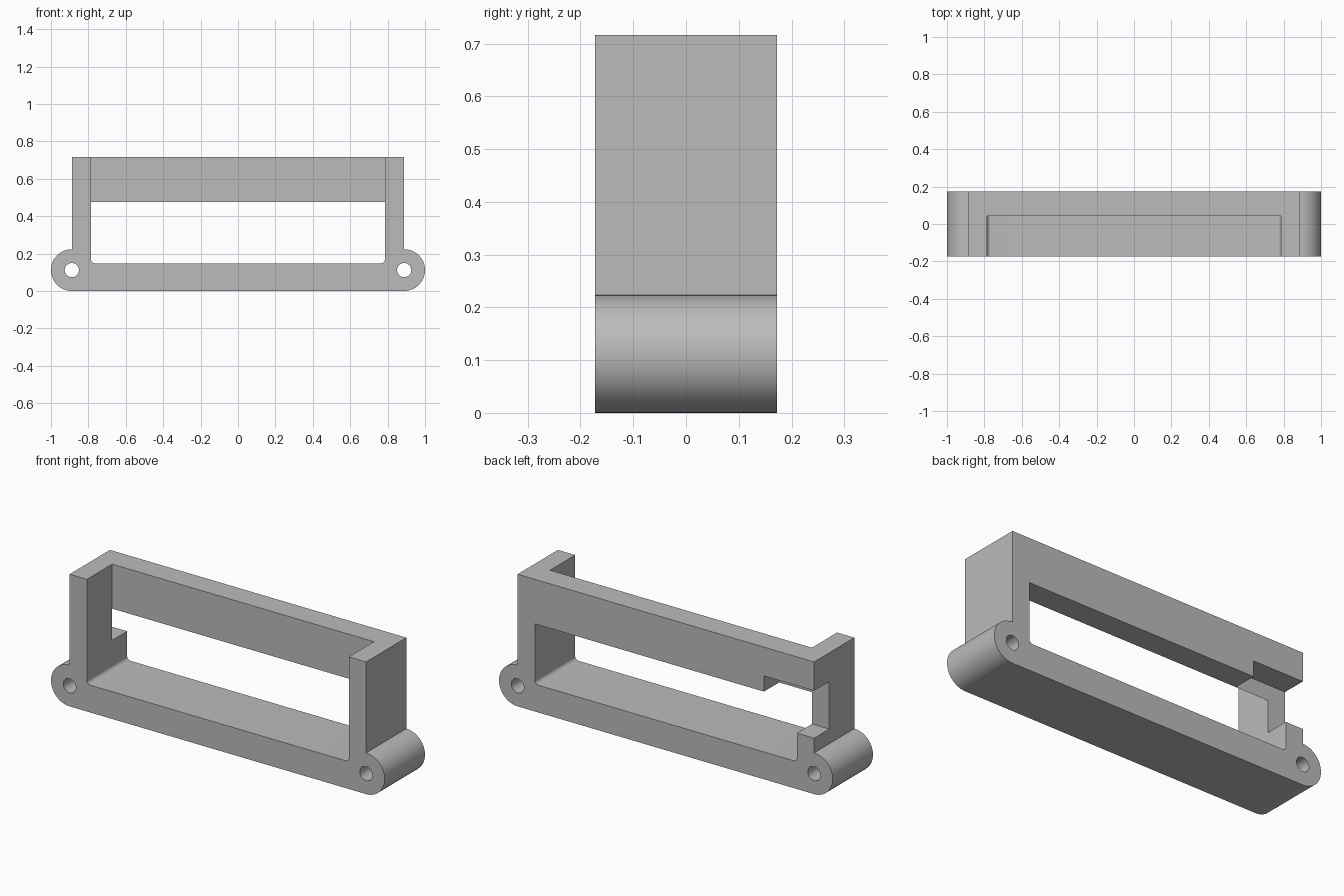
import bpy
import bmesh
from math import cos, sin, pi

cube = bpy.data.objects.get("Cube")
if cube:
    bpy.data.objects.remove(cube, do_unlink=True)

# Main dimensions
HALF_DEPTH = 0.1725
BOSS_R = 0.1115
BOSS_X = 1 - BOSS_R
INNER_X = 0.785
FLOOR_Z = 0.148
TOP_Z = 0.716
WALL_Y = 0.043
FILLET = 0.02


def arc(cx, cz, r, start, end, steps):
    """Points on an arc in the xz plane, angles in half turns."""
    angles = [pi * (start + (end - start) * i / steps) for i in range(steps + 1)]
    return [(cx + r * cos(a), cz + r * sin(a)) for a in angles]


def mirrored(right):
    """Close a right-hand half outline with its mirror image."""
    return right + [(-x, z) for x, z in reversed(right)]


def extrude(name, outline, y0, y1):
    """Solid made by extruding an xz outline along y."""
    bm = bmesh.new()
    face = bm.faces.new([bm.verts.new((x, y0, z)) for x, z in outline])
    new = bmesh.ops.extrude_face_region(bm, geom=[face])["geom"]
    verts = [v for v in new if isinstance(v, bmesh.types.BMVert)]
    bmesh.ops.translate(bm, verts=verts, vec=(0, y1 - y0, 0))
    bmesh.ops.recalc_face_normals(bm, faces=bm.faces)
    mesh = bpy.data.meshes.new(name)
    bm.to_mesh(mesh)
    bm.free()
    obj = bpy.data.objects.new(name, mesh)
    bpy.context.collection.objects.link(obj)
    return obj


def box(name, x0, x1, y0, y1, z0, z1):
    return extrude(name, [(x0, z0), (x1, z0), (x1, z1), (x0, z1)], y0, y1)


# Bracket block with a rounded lug at each lower corner
side = arc(BOSS_X, BOSS_R, BOSS_R, -0.5, 0.5, 32) + [(BOSS_X, TOP_Z)]
bracket = extrude("mounting_bracket", mirrored(side), -HALF_DEPTH, HALF_DEPTH)

# Window through the block, filleted at the floor
sill = arc(INNER_X - FILLET, FLOOR_Z + FILLET, FILLET, -0.5, 0, 8)
cutters = [
    extrude("window_cutter", mirrored(sill + [(INNER_X, 0.475)]), -1, 1),
    # Pocket open to the front and top, leaving the back wall
    box("pocket_cutter", -INNER_X, INNER_X, -1, WALL_Y, 0.4, 1),
    # Notch in the right rear corner
    box("notch_cutter", -1.2, -0.588, WALL_Y, 1, 0.303, 0.56),
]
# Screw holes through the lugs
for x, name in ((BOSS_X, "left_hole_cutter"), (-BOSS_X, "right_hole_cutter")):
    cutters.append(extrude(name, arc(x, BOSS_R, 0.038, 0, 2, 32)[:-1], -1, 1))

bpy.ops.object.select_all(action="DESELECT")
bpy.context.view_layer.objects.active = bracket
bracket.select_set(True)
for cutter in cutters:
    cutter.hide_render = True
    mod = bracket.modifiers.new(cutter.name, "BOOLEAN")
    mod.operation = "DIFFERENCE"
    mod.solver = "EXACT"
    mod.object = cutter
    bpy.ops.object.modifier_apply(modifier=mod.name)
    bpy.data.objects.remove(cutter, do_unlink=True)

# Plain grey finish
grey = bpy.data.materials.new("plain_grey")
grey.use_nodes = True
colour = (0.5, 0.5, 0.5, 1)
grey.diffuse_color = colour
grey.node_tree.nodes["Principled BSDF"].inputs["Base Color"].default_value = colour
bracket.data.materials.clear()
bracket.data.materials.append(grey)
bpy.ops.object.shade_smooth_by_angle(angle=pi / 6)
